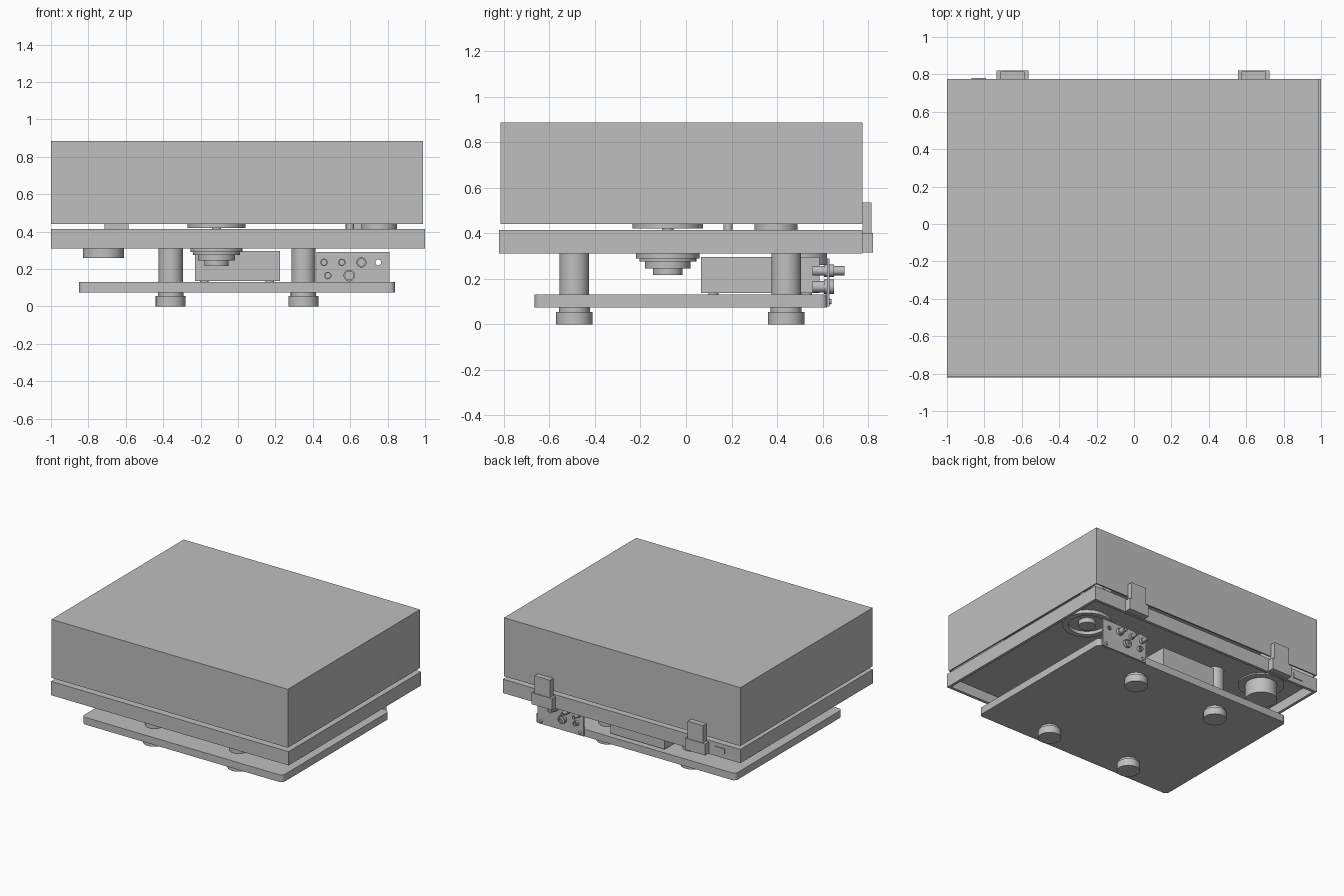
import bpy, bmesh, math
from mathutils import Vector, Matrix

if "Cube" in bpy.data.objects:
    bpy.data.objects.remove(bpy.data.objects["Cube"])

grey = bpy.data.materials.new("light grey")
grey.use_nodes = True
COLOUR = (0.52, 0.52, 0.52, 1)
grey.diffuse_color = COLOUR
grey.node_tree.nodes["Principled BSDF"].inputs["Base Color"].default_value = COLOUR


def finish(name, bm, smooth=False):
    bmesh.ops.recalc_face_normals(bm, faces=bm.faces)
    mesh = bpy.data.meshes.new(name)
    bm.to_mesh(mesh)
    bm.free()
    mesh.materials.append(grey)
    obj = bpy.data.objects.new(name, mesh)
    bpy.context.collection.objects.link(obj)
    if smooth:
        bpy.ops.object.select_all(action='DESELECT')
        obj.select_set(True)
        bpy.context.view_layer.objects.active = obj
        bpy.ops.object.shade_smooth_by_angle(angle=math.radians(35))
    return obj


def box(name, x, y, z, wall=0, floor=0, corner=0):
    """Box from ranges; wall hollows it from below, corner rounds upright edges."""
    bm = bmesh.new()
    bmesh.ops.create_cube(bm, size=1)
    size = Vector((x[1] - x[0], y[1] - y[0], z[1] - z[0]))
    bmesh.ops.scale(bm, vec=size, verts=bm.verts)
    bmesh.ops.translate(bm, vec=((x[0] + x[1]) / 2, (y[0] + y[1]) / 2, (z[0] + z[1]) / 2),
                        verts=bm.verts)
    if corner:
        upright = [e for e in bm.edges
                   if abs(e.verts[0].co.z - e.verts[1].co.z) > size.z / 2]
        bmesh.ops.bevel(bm, geom=upright, offset=corner, segments=6,
                        affect='EDGES', profile=0.5)
    if wall:
        bottom = min(bm.faces, key=lambda f: f.calc_center_median().z)
        bmesh.ops.inset_region(bm, faces=[bottom], thickness=wall)
        new = bmesh.ops.extrude_discrete_faces(bm, faces=[bottom])["faces"][0]
        bmesh.ops.translate(bm, vec=(0, 0, size.z - floor), verts=new.verts)
    return finish(name, bm, corner > 0)


def lathe(name, centre, profile, along_y=False, sides=48):
    """Turn (radius, height) points about an axis through centre."""
    bm = bmesh.new()
    verts = [bm.verts.new((r, 0, h)) for r, h in profile]
    edges = [bm.edges.new(pair) for pair in zip(verts, verts[1:])]
    bmesh.ops.spin(bm, geom=verts + edges, cent=(0, 0, 0), axis=(0, 0, 1),
                   angle=math.tau, steps=sides, use_merge=True)
    bmesh.ops.remove_doubles(bm, verts=bm.verts, dist=0.0001)
    if along_y:
        bmesh.ops.rotate(bm, verts=bm.verts, matrix=Matrix.Rotation(-math.pi / 2, 3, 'X'))
    bmesh.ops.translate(bm, vec=centre, verts=bm.verts)
    return finish(name, bm, True)


def cylinder(name, x, y, r, z0, z1):
    return lathe(name, (x, y, 0), [(0, z0), (r, z0), (r, z1), (0, z1)])


# Dust cover and plinth, both open underneath
box("dust_cover", (-1, 0.99), (-0.815, 0.775), (0.44, 0.885), wall=0.015, floor=0.015)
box("plinth", (-1, 1), (-0.82, 0.775), (0.31, 0.415), wall=0.03, floor=0.03)

# Base plate standing on four feet, with posts up to the plinth
box("base_plate", (-0.85, 0.84), (-0.665, 0.62), (0.075, 0.13), corner=0.03)
for x, side in ((-0.36, "right"), (0.35, "left")):
    for y, end in ((-0.49, "front"), (0.44, "back")):
        lathe(f"{end}_{side}_foot", (x, y, 0),
              [(0, 0), (0.08, 0), (0.08, 0.055), (0.068, 0.055), (0.068, 0.076), (0, 0.076)])
        cylinder(f"{end}_{side}_post", x, y, 0.065, 0.129, 0.386)

# Main bearing below the plinth, platter above it
PX, PY = -0.115, -0.08
lathe("main_bearing", (PX, PY, 0),
      [(0, 0.216), (0.065, 0.216), (0.065, 0.245), (0.1, 0.245), (0.1, 0.275),
       (0.125, 0.275), (0.125, 0.29), (0.14, 0.29), (0.14, 0.386), (0, 0.386)])
lathe("platter", (PX, PY, 0),
      [(0, 0.41), (0.025, 0.41), (0.025, 0.42), (0.155, 0.42), (0.155, 0.445),
       (0.63, 0.445), (0.63, 0.52), (0.012, 0.52), (0.012, 0.56), (0, 0.56)], sides=96)

# Motor at the back, inside a shallow collar
cylinder("motor", -0.72, 0.51, 0.11, 0.26, 0.386)
cylinder("motor_collar", -0.72, 0.51, 0.16, 0.375, 0.386)

# Tonearm base, rest and arm
AX, AY = 0.755, 0.395
lathe("tonearm_mount_ring", (AX, AY, 0),
      [(0.13, 0.36), (0.17, 0.36), (0.17, 0.386), (0.13, 0.386), (0.13, 0.36)])
cylinder("tonearm_socket", AX, AY, 0.06, 0.35, 0.386)
lathe("tonearm_base", (AX, AY, 0),
      [(0, 0.414), (0.095, 0.414), (0.095, 0.45), (0.05, 0.45), (0.05, 0.6), (0, 0.6)])
cylinder("tonearm_rest", 0.6, 0.185, 0.02, 0.414, 0.56)
lathe("tonearm", (AX, AY, 0.58),
      [(0, -0.9), (0.015, -0.9), (0.015, 0.1), (0.05, 0.1), (0.05, 0.22), (0, 0.22)],
      along_y=True, sides=24)

# Power supply box on small pads
box("power_supply", (-0.23, 0.225), (0.065, 0.585), (0.137, 0.295))
for x in (-0.18, 0.17):
    for y in (0.12, 0.53):
        cylinder("power_supply_pad", x, y, 0.022, 0.129, 0.138)

# Connector panel with one open hole
panel = box("connector_panel", (0.42, 0.81), (0.62, 0.63), (0.078, 0.29))
cutter = lathe("panel_hole_cutter", (0.75, 0.625, 0.235),
               [(0, -0.05), (0.016, -0.05), (0.016, 0.05), (0, 0.05)], True, 24)
cutter.hide_render = True
cutter.hide_viewport = True
cut = panel.modifiers.new("hole", 'BOOLEAN')
cut.operation = 'DIFFERENCE'
cut.object = cutter

# Sockets: x, z, radius, outer reach
for x, z, r, reach in ((0.46, 0.235, 0.02, 0.07), (0.555, 0.235, 0.02, 0.07),
                       (0.66, 0.235, 0.027, 0.07), (0.48, 0.165, 0.02, 0.015),
                       (0.595, 0.165, 0.031, 0.015)):
    lathe("socket", (x, 0.625, z),
          [(0, -0.07), (r * 0.8, -0.07), (r * 0.8, -0.02), (r, -0.02), (r, 0.025),
           (r * 0.75, 0.025), (r * 0.75, reach), (r * 0.4, reach),
           (r * 0.4, 0.01), (0, 0.01)], True, 24)
for x in (0.45, 0.78):
    lathe("panel_screw", (x, 0.629, 0.1), [(0, 0), (0.014, 0), (0.01, 0.01), (0, 0.01)],
          True, 16)

# Cover hinges: broad lower block and narrower upper leaf
for x, side in ((-0.65, "right"), (0.64, "left")):
    box(f"{side}_hinge_block", (x - 0.085, x + 0.085), (0.77, 0.82), (0.315, 0.402))
    box(f"{side}_hinge_leaf", (x - 0.065, x + 0.065), (0.774, 0.815), (0.4, 0.535))

# Power inlet plate on the back of the plinth
box("power_inlet", (-0.87, -0.79), (0.77, 0.781), (0.345, 0.385))
